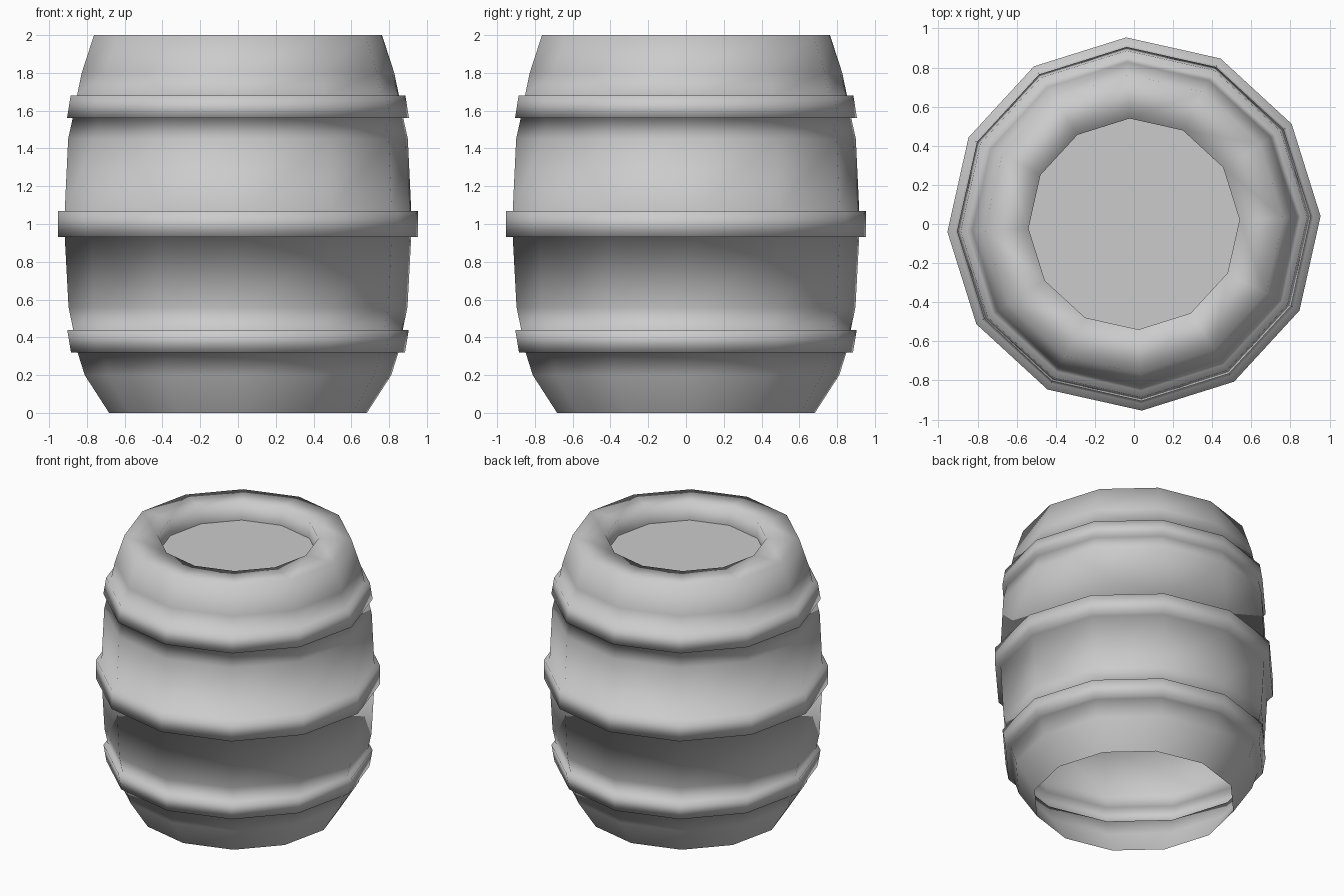
import bpy, bmesh, math

if "Cube" in bpy.data.objects:
    bpy.data.objects.remove(bpy.data.objects["Cube"])

SIDES = 12
PHASE = math.radians(2.4)

# Profile (radius, height) from the open bottom rim to the recessed lid;
# hoops are extruded out of the stave wall
profile = [
    (0.683, 0.0), (0.812, 0.20),
    (0.85, 0.32), (0.885, 0.32), (0.905, 0.44), (0.873, 0.44),      # lower hoop
    (0.898, 0.56),
    (0.918, 0.93), (0.955, 0.93), (0.955, 1.07), (0.918, 1.07),     # middle hoop
    (0.90, 1.45),
    (0.876, 1.56), (0.906, 1.56), (0.887, 1.68), (0.853, 1.68),     # upper hoop
    (0.828, 1.80), (0.763, 2.0),
    (0.54, 2.0), (0.54, 1.875),                                     # rim and lid recess
]
HOOP_BANDS = {3, 8, 13}

bm = bmesh.new()


def ring(radius, z):
    return [bm.verts.new((radius * math.cos(PHASE + 2 * math.pi * i / SIDES),
                          radius * math.sin(PHASE + 2 * math.pi * i / SIDES), z))
            for i in range(SIDES)]


# Staves, hoops, rim and recess wall
rings = [ring(r, z) for r, z in profile]
hoop_faces = set()
for k, (a, b) in enumerate(zip(rings, rings[1:])):
    for i in range(SIDES):
        j = (i + 1) % SIDES
        face = bm.faces.new((a[i], a[j], b[j], b[i]))
        face.smooth = True
        if k in HOOP_BANDS:
            hoop_faces.add(face)

# Recessed lid
bm.faces.new(rings[-1])

# Staves stay faceted, hoop bands shade smoothly around
for edge in bm.edges:
    if len(edge.link_faces) == 2:
        on_hoop = all(f in hoop_faces for f in edge.link_faces)
        edge.smooth = on_hoop or edge.calc_face_angle() < math.radians(26)

mesh = bpy.data.meshes.new("barrel")
bm.to_mesh(mesh)
bm.free()
barrel = bpy.data.objects.new("barrel", mesh)
bpy.context.collection.objects.link(barrel)
